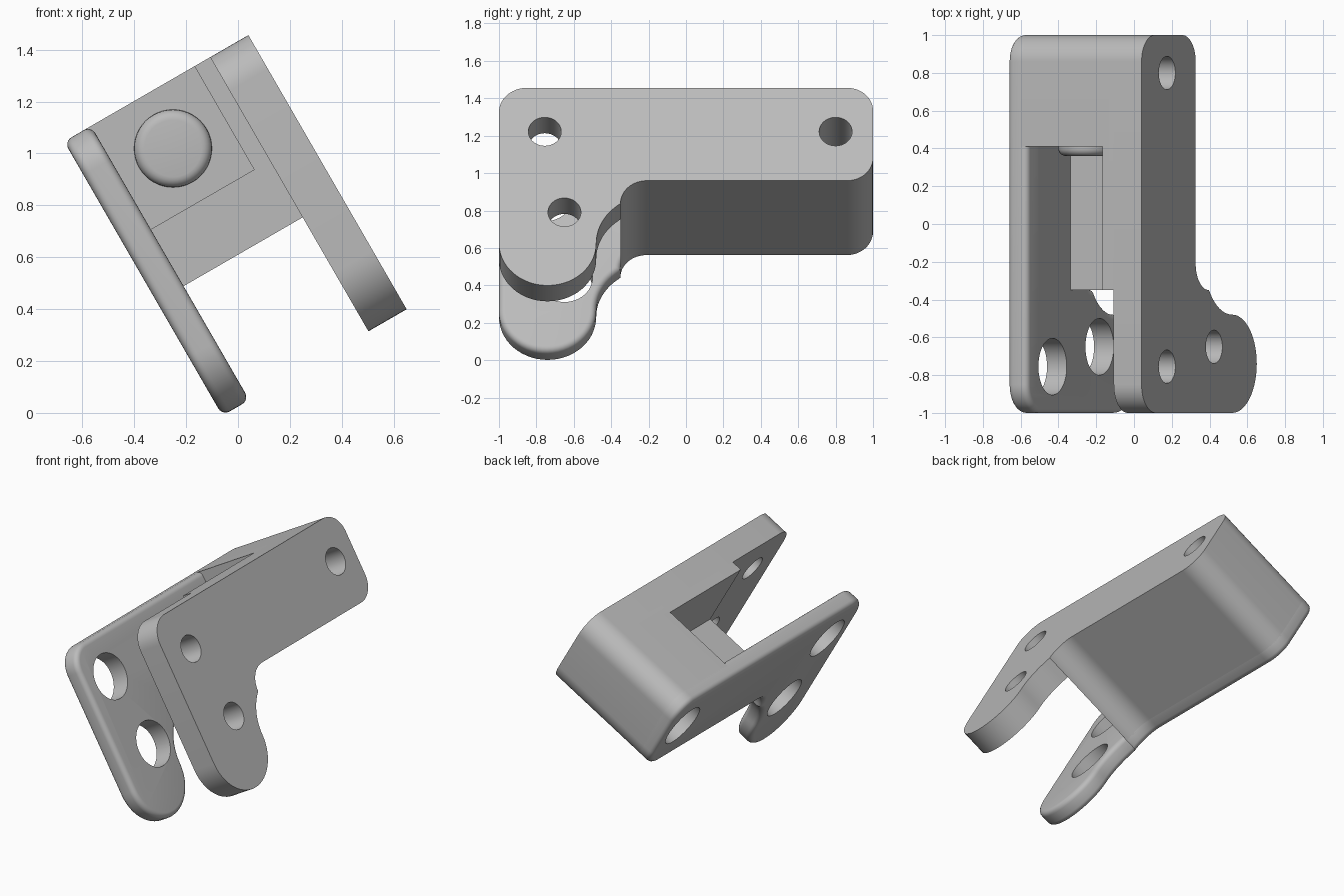
import bpy, bmesh, math
from mathutils import Matrix, Vector

cube = bpy.data.objects.get("Cube")
if cube:
    bpy.data.objects.remove(cube)

# Tilted frame: X runs across the two plates, Z runs up along them
FRAME = Matrix.Translation((0.04, 0, 1.456)) @ Matrix.Rotation(math.radians(-30), 4, 'Y')
WIDTH, LEFT_IN, RIGHT_IN = -0.82, -0.70, -0.17
FILLET = 0.04
ARM, STEP, WALL = -0.573, -0.713, -0.35
SMALL, LARGE = 0.088, 0.15
FRONT_HOLES = [(-0.755, -0.27), (-0.65, -0.768)]
BACK_HOLE = (0.8, -0.27)

grey = bpy.data.materials.new("plain_grey")
grey.use_nodes = True
colour = (0.5, 0.5, 0.5, 1)
grey.diffuse_color = colour
grey.node_tree.nodes["Principled BSDF"].inputs["Base Color"].default_value = colour


def make(name, bm):
    bmesh.ops.recalc_face_normals(bm, faces=bm.faces)
    mesh = bpy.data.meshes.new(name)
    bm.to_mesh(mesh)
    bm.free()
    mesh.materials.append(grey)
    ob = bpy.data.objects.new(name, mesh)
    ob.matrix_world = FRAME
    bpy.context.collection.objects.link(ob)
    return ob


def arc(cy, cz, r, start, end, steps=14):
    angles = [math.radians(start + (end - start) * i / steps) for i in range(steps + 1)]
    return [(cy + r * math.cos(a), cz + r * math.sin(a)) for a in angles]


def extrude(name, outline, x0, x1):
    bm = bmesh.new()
    face = bm.faces.new([bm.verts.new((x0, y, z)) for y, z in outline])
    ext = bmesh.ops.extrude_face_region(bm, geom=[face])
    moved = [g for g in ext["geom"] if isinstance(g, bmesh.types.BMVert)]
    bmesh.ops.translate(bm, verts=moved, vec=(x1 - x0, 0, 0))
    return make(name, bm)


def cylinder(name, centre, r, depth, axis):
    bm = bmesh.new()
    turn = Matrix.Rotation(math.pi / 2, 4, axis)
    bmesh.ops.create_cone(bm, cap_ends=True, segments=48, radius1=r, radius2=r,
                          depth=depth, matrix=Matrix.Translation(centre) @ turn)
    return make(name, bm)


def bore(hole, r, x0, x1):
    return cylinder("bore_cutter", ((x0 + x1) / 2, *hole), r, x1 - x0, 'Y')


def apply(ob, mod):
    bpy.context.view_layer.objects.active = ob
    bpy.ops.object.modifier_apply(modifier=mod.name)


def bevel(ob, width):
    mod = ob.modifiers.new("fillet", 'BEVEL')
    mod.width, mod.segments = width, 5
    mod.limit_method, mod.angle_limit = 'ANGLE', math.radians(70)
    apply(ob, mod)


def cut(ob, cutter):
    cutter.hide_render = True
    mod = ob.modifiers.new("cut", 'BOOLEAN')
    mod.operation, mod.solver, mod.object = 'DIFFERENCE', 'EXACT', cutter
    apply(ob, mod)
    bpy.data.objects.remove(cutter)


# Shared outline pieces in the plane of the plates
back_end = arc(0.86, -0.14, 0.14, 90, 0) + arc(0.86, ARM + 0.14, 0.14, 0, -90)
inner_curve = arc(WALL + 0.14, STEP, 0.14, 90, 180)
neck_r = 0.296
neck = arc(-0.48 + neck_r, -0.96, neck_r, 123.5, 180)
lobe = arc(-0.74, -0.96, 0.26, 0, -180, 28)
front_top = arc(-0.85, -0.15, 0.15, 180, 90)
plate_outline = back_end + inner_curve + neck[1:] + lobe[1:] + front_top
block_outline = back_end + inner_curve + [(WALL, 0)]

# Right plate: sharp edges, small holes
right_plate = extrude("right_plate", plate_outline, RIGHT_IN, 0)
for hole in FRONT_HOLES + [BACK_HOLE]:
    cut(right_plate, bore(hole, SMALL, -0.3, 0.1))

# Left plate: thin with filleted rims, large holes
left_plate = extrude("left_plate", plate_outline, WIDTH, LEFT_IN)
bevel(left_plate, FILLET)
for hole in FRONT_HOLES + [BACK_HOLE]:
    cut(left_plate, bore(hole, LARGE, -0.95, -0.6))

# Bridge block with stepped bore and a pocket open to the front and top
block = extrude("bridge_block", block_outline, LEFT_IN - FILLET, RIGHT_IN)
cut(block, bore(BACK_HOLE, SMALL, -0.9, 0.1))
cut(block, bore(BACK_HOLE, LARGE, -0.9, -0.42))
pocket = [(-0.6, 0.2), (0.41, 0.2), (0.41, -0.46), (-0.6, -0.46)]
cut(block, extrude("pocket_cutter", pocket, -0.9, -0.24))

# Round button on the back wall of the pocket
button = cylinder("pocket_button", (-0.47, 0.41, -0.233), 0.15, 0.1, 'X')
bevel(button, FILLET)

for ob in (right_plate, left_plate, block, button):
    bpy.ops.object.select_all(action='DESELECT')
    ob.select_set(True)
    bpy.context.view_layer.objects.active = ob
    bpy.ops.object.shade_smooth_by_angle(angle=math.radians(30))
